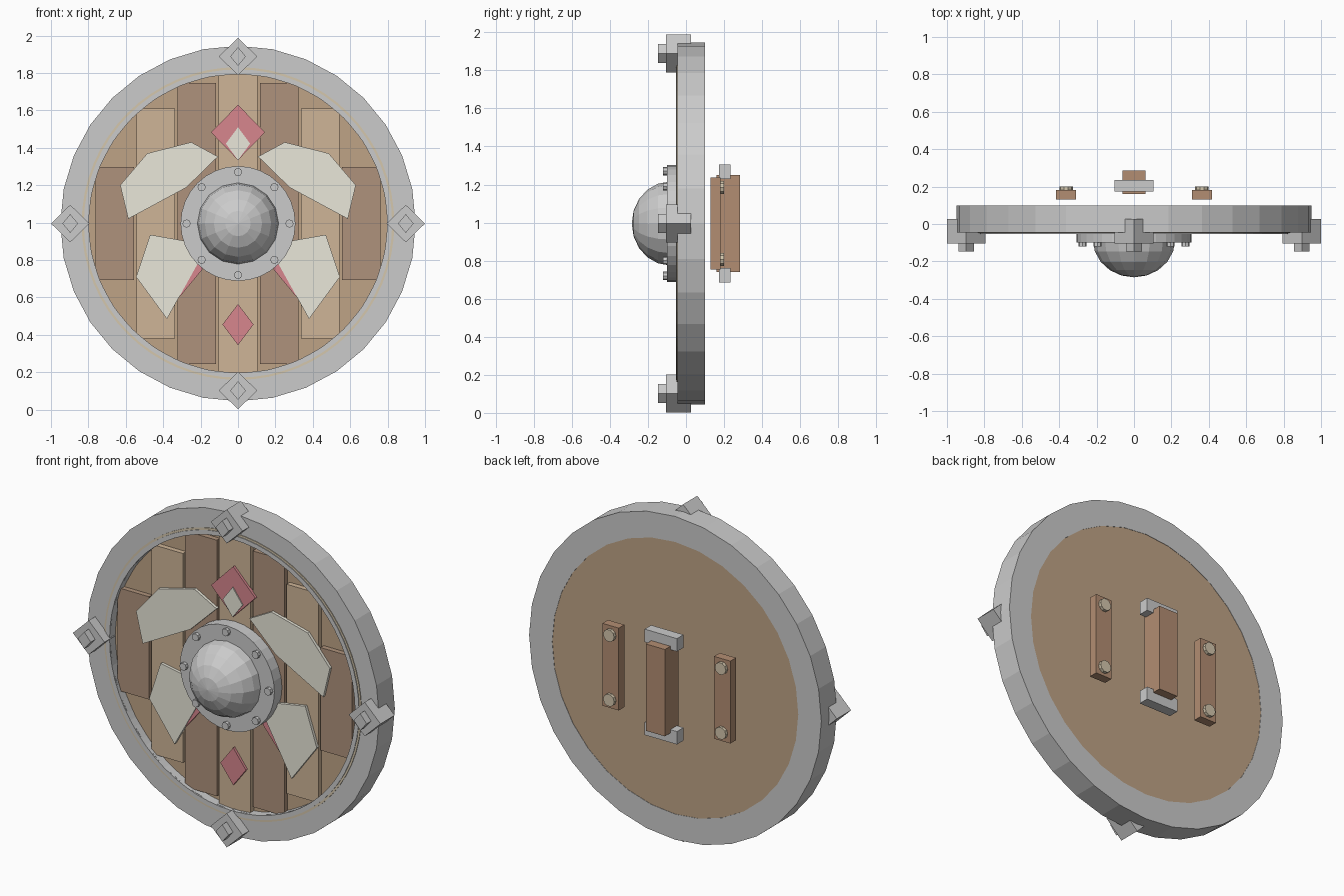
import bpy, bmesh, math
from mathutils import Matrix

if "Cube" in bpy.data.objects:
    bpy.data.objects.remove(bpy.data.objects["Cube"])

CZ = 0.995  # height of the shield centre


def mat(name, rgb):
    m = bpy.data.materials.new(name)
    m.diffuse_color = (*rgb, 1)
    m.use_nodes = True
    m.node_tree.nodes["Principled BSDF"].inputs["Base Color"].default_value = m.diffuse_color
    return m


LIGHT = mat("light_wood", (0.62, 0.46, 0.31))
DARK = mat("dark_wood", (0.43, 0.29, 0.20))
BOARD = mat("board_wood", (0.52, 0.37, 0.24))
GRIP = mat("grip_leather", (0.45, 0.27, 0.17))
CREAM = mat("cream_paint", (0.82, 0.80, 0.70))
RED = mat("red_paint", (0.68, 0.24, 0.27))
BRASS = mat("pale_brass", (0.66, 0.57, 0.42))


def finish(name, bm, m=None):
    bmesh.ops.recalc_face_normals(bm, faces=bm.faces[:])
    me = bpy.data.meshes.new(name)
    bm.to_mesh(me)
    bm.free()
    ob = bpy.data.objects.new(name, me)
    bpy.context.collection.objects.link(ob)
    if m:
        me.materials.append(m)
    return ob


def plate(name, pts, y0, y1, m=None):
    """Outline in x, z pulled from y0 to y1."""
    bm = bmesh.new()
    f = bm.faces.new([bm.verts.new((x, y0, z)) for x, z in pts])
    ext = bmesh.ops.extrude_face_region(bm, geom=[f])["geom"]
    bmesh.ops.translate(bm, vec=(0, y1 - y0, 0),
                        verts=[v for v in ext if isinstance(v, bmesh.types.BMVert)])
    return finish(name, bm, m)


def box(name, x, z, hx, hz, y0, y1, m=None):
    return plate(name, [(x - hx, z - hz), (x + hx, z - hz), (x + hx, z + hz), (x - hx, z + hz)], y0, y1, m)


def diamond(name, x, z, hx, hz, y0, y1, m=None):
    return plate(name, [(x, z - hz), (x + hx, z), (x, z + hz), (x - hx, z)], y0, y1, m)


def disc(name, x, z, r, n, y0, y1, m=None):
    a = [2 * math.pi * i / n for i in range(n)]
    return plate(name, [(x + r * math.cos(t), z + r * math.sin(t)) for t in a], y0, y1, m)


def ring(name, r0, r1, n, y0, y1, m=None):
    bm = bmesh.new()
    rows = []
    for i in range(n):
        t = 2 * math.pi * i / n
        rows.append([bm.verts.new((r * math.cos(t), y, CZ + r * math.sin(t)))
                     for r, y in ((r0, y0), (r1, y0), (r1, y1), (r0, y1))])
    for i in range(n):
        a, b = rows[i], rows[(i + 1) % n]
        for k in range(4):
            bm.faces.new((a[k], a[(k + 1) % 4], b[(k + 1) % 4], b[k]))
    return finish(name, bm, m)


# Backing board, rim and trim
disc("backing_board", 0, CZ, 0.805, 64, 0.0, 0.098, BOARD)
ring("rim", 0.80, 0.95, 32, -0.045, 0.10)
ring("brass_trim", 0.815, 0.836, 64, -0.049, 0.0, BRASS)
ring("inner_trim", 0.798, 0.824, 64, -0.053, 0.0)

# Planks
for i, h in enumerate((0.797, 0.752, 0.615, 0.302)):
    for s in ((1,) if i == 0 else (-1, 1)):
        box("plank", s * i * 0.22, CZ, 0.103, h, -0.03, 0.01, DARK if i % 2 else LIGHT)

# Painted emblems
upper = [(0.107, 1.353), (0.25, 1.43), (0.485, 1.37), (0.63, 1.2), (0.587, 1.02), (0.277, 1.187)]
lower = [(0.47, 0.935), (0.545, 0.71), (0.38, 0.485), (0.21, 0.79), (0.27, 0.90)]
under = [(0.31, 0.605), (0.19, 0.75), (0.20, 0.80), (0.30, 0.75)]
for s in (-1, 1):
    plate("upper_wing", [(s * x, z) for x, z in upper], -0.047, -0.025, CREAM)
    plate("lower_wing", [(s * x, z) for x, z in lower], -0.047, -0.025, CREAM)
    plate("red_sliver", [(s * x, z) for x, z in under], -0.041, -0.025, RED)
diamond("top_diamond", 0, 1.482, 0.144, 0.148, -0.045, -0.025, RED)
diamond("top_diamond_inset", 0, 1.422, 0.065, 0.088, -0.051, -0.025, CREAM)
diamond("bottom_diamond", 0, 0.455, 0.083, 0.11, -0.045, -0.025, RED)

# Centre boss with its pole facing forward
disc("boss_flange", 0, CZ, 0.307, 32, -0.10, -0.03)
bm = bmesh.new()
bmesh.ops.create_uvsphere(bm, u_segments=16, v_segments=10, radius=1)
bmesh.ops.transform(bm, verts=bm.verts[:], matrix=Matrix.Translation((0, -0.085, CZ))
                    @ Matrix.Rotation(math.pi / 2, 4, 'X') @ Matrix.Diagonal((0.22, 0.22, 0.2, 1)))
bmesh.ops.bisect_plane(bm, geom=bm.verts[:] + bm.edges[:] + bm.faces[:],
                       plane_co=(0, -0.06, CZ), plane_no=(0, 1, 0), clear_outer=True)
finish("boss_dome", bm)
for i in range(8):
    t = math.pi / 4 * i
    disc("boss_rivet", 0.275 * math.cos(t), CZ + 0.275 * math.sin(t), 0.022, 8, -0.12, -0.09)

# Rim studs at the four compass points
for dx, dz in ((1, 0), (-1, 0), (0, 1), (0, -1)):
    x, z = dx * 0.897, CZ + dz * 0.893
    diamond("rim_stud", x, z, 0.103, 0.10, -0.105, 0.027)
    diamond("rim_stud_cap", x, z, 0.042, 0.05, -0.147, -0.10)

# Arm straps, grip and brackets on the back
for s in (-1, 1):
    box("arm_strap", s * 0.363, CZ, 0.053, 0.242, 0.13, 0.182, GRIP)
    for dz in (-0.19, 0.19):
        disc("strap_rivet", s * 0.363, CZ + dz, 0.036, 10, 0.17, 0.20, BRASS)
    box("grip_bracket", 0, CZ + s * 0.273, 0.105, 0.038, 0.173, 0.234)
box("hand_grip", 0, CZ, 0.062, 0.255, 0.16, 0.285, GRIP)
